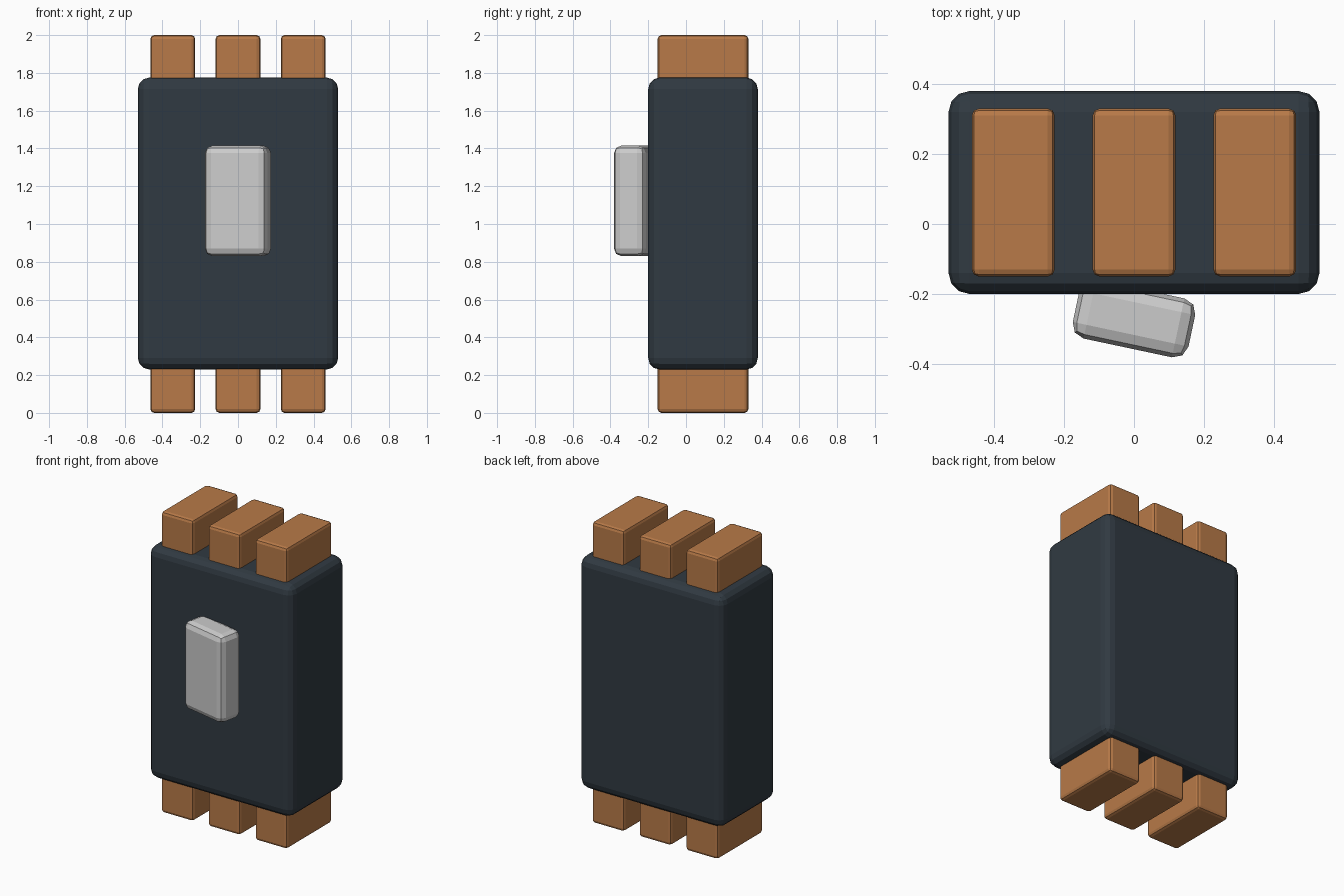
import bpy
import math

if "Cube" in bpy.data.objects:
    bpy.data.objects.remove(bpy.data.objects["Cube"])


def material(name, rgb):
    m = bpy.data.materials.new(name)
    m.diffuse_color = (*rgb, 1)
    m.use_nodes = True
    m.node_tree.nodes["Principled BSDF"].inputs["Base Color"].default_value = m.diffuse_color
    return m


def box(name, size, loc, bevel, segments, mat=None, turn=0):
    """Rounded box with its scale applied so the bevel stays even."""
    bpy.ops.mesh.primitive_cube_add(size=1, location=loc)
    ob = bpy.context.object
    ob.name = name
    ob.scale = size
    bpy.ops.object.transform_apply(location=False, rotation=False, scale=True)
    ob.rotation_euler.z = turn
    mod = ob.modifiers.new("rounded_edges", 'BEVEL')
    mod.width = bevel
    mod.segments = segments
    if mat:
        ob.data.materials.append(mat)
    return ob


dark = material("dark_casing", (0.03, 0.042, 0.054))
copper = material("copper", (0.48, 0.195, 0.065))

# Moulded casing
box("casing", (1.06, 0.58, 1.545), (0, 0.09, 1.0025), 0.06, 3, dark)

# Copper terminals, sunk into the top and bottom of the casing
for end, z in (("lower", 0.15), ("upper", 1.85)):
    for i in range(3):
        box(f"{end}_terminal_{i + 1}", (0.237, 0.48, 0.30),
            ((i - 1) * 0.345, 0.09, z), 0.02, 2, copper)

# Switch handle, turned slightly on the front face
box("switch_handle", (0.338, 0.172, 0.585), (0, -0.27, 1.1225),
    0.04, 2, turn=math.radians(-12))
